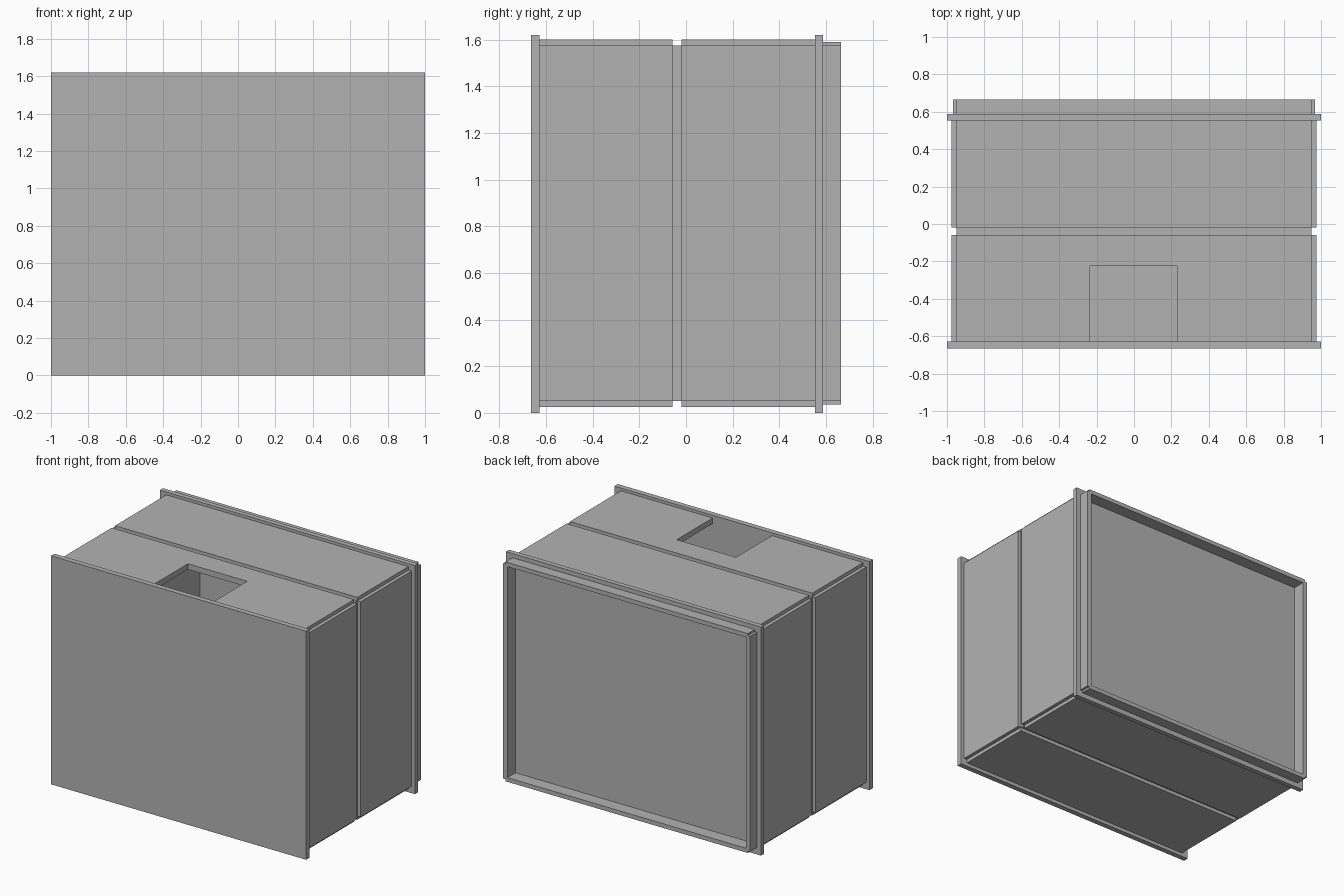
import bpy
import bmesh

old = bpy.data.objects.get("Cube")
if old:
    bpy.data.objects.remove(old, do_unlink=True)

grey = bpy.data.materials.new("light_grey_metal")
grey.use_nodes = True
COLOUR = (0.45, 0.45, 0.45, 1)
grey.diffuse_color = COLOUR
grey.node_tree.nodes["Principled BSDF"].inputs["Base Color"].default_value = COLOUR


def prism(name, outline, z0, z1):
    """Extrude a flat xy outline from z0 to z1."""
    bm = bmesh.new()
    face = bm.faces.new([bm.verts.new((x, y, z0)) for x, y in outline])
    ext = bmesh.ops.extrude_face_region(bm, geom=[face])["geom"]
    verts = [g for g in ext if isinstance(g, bmesh.types.BMVert)]
    bmesh.ops.translate(bm, verts=verts, vec=(0, 0, z1 - z0))
    bmesh.ops.recalc_face_normals(bm, faces=bm.faces[:])
    mesh = bpy.data.meshes.new(name)
    bm.to_mesh(mesh)
    bm.free()
    mesh.materials.append(grey)
    obj = bpy.data.objects.new(name, mesh)
    bpy.context.collection.objects.link(obj)
    return obj


def box(name, x, y, z):
    outline = [(x[0], y[0]), (x[1], y[0]), (x[1], y[1]), (x[0], y[1])]
    return prism(name, outline, *z)


def sides(name, inner, outer, y, z):
    """Matching upright slabs on the left and right."""
    box("left_" + name, (inner, outer), y, z)
    box("right_" + name, (-outer, -inner), y, z)


# Main dimensions
W, LOW, HIGH = 0.95, 0.05, 1.575        # outside of the inner casing
T = 0.015                               # casing sheet thickness
SKIN = 0.025                            # cladding thickness
FRONT, BACK = -0.627, 0.665
HOLE_X, HOLE_Y = (-0.235, 0.23), -0.225


def notched(y_back):
    """Top sheet outline with the opening cut in from its front edge."""
    a, b = HOLE_X
    return [(-W, FRONT), (a, FRONT), (a, HOLE_Y), (b, HOLE_Y),
            (b, FRONT), (W, FRONT), (W, y_back), (-W, y_back)]


# Inner casing, open at the rear
prism("casing_top", notched(BACK), HIGH - T, HIGH)
box("casing_bottom", (-W, W), (FRONT, BACK), (LOW, LOW + T))
sides("casing_wall", W - T, W, (FRONT, BACK), (LOW + T, HIGH - T))
box("rear_panel", (T - W, W - T), (0.553, 0.575), (LOW + T, HIGH - T))
box("middle_partition", (T - W, W - T), (-0.02, 0), (LOW + T, HIGH - T))
box("inner_partition", (-0.305, -0.285), (FRONT, -0.02), (LOW + T, HIGH - T))

# Cladding in two bays with a groove between
for bay, y in (("front", (FRONT, -0.058)), ("rear", (-0.02, 0.553))):
    if bay == "front":
        prism("front_top_cladding", notched(y[1]), HIGH, HIGH + SKIN)
    else:
        box("rear_top_cladding", (-W, W), y, (HIGH, HIGH + SKIN))
    box(bay + "_bottom_cladding", (-W, W), y, (LOW - SKIN, LOW))
    sides(bay + "_side_cladding", W, W + SKIN, y, (LOW, HIGH))

# Front plate
box("front_plate", (-1, 1), (-0.665, FRONT), (0, 1.62))

# Flange around the casing near the rear
FLANGE = (0.553, 0.588)
box("flange_top", (-1, 1), FLANGE, (HIGH, 1.62))
box("flange_bottom", (-1, 1), FLANGE, (0, LOW))
sides("flange", W, 1, FLANGE, (LOW, HIGH))

# Thin strips around the rear opening
RIM = (0.588, BACK)
box("rim_top", (-W, W), RIM, (HIGH, 1.59))
box("rim_bottom", (-W, W), RIM, (0.035, LOW))
sides("rim", W, 0.968, RIM, (LOW, HIGH))
